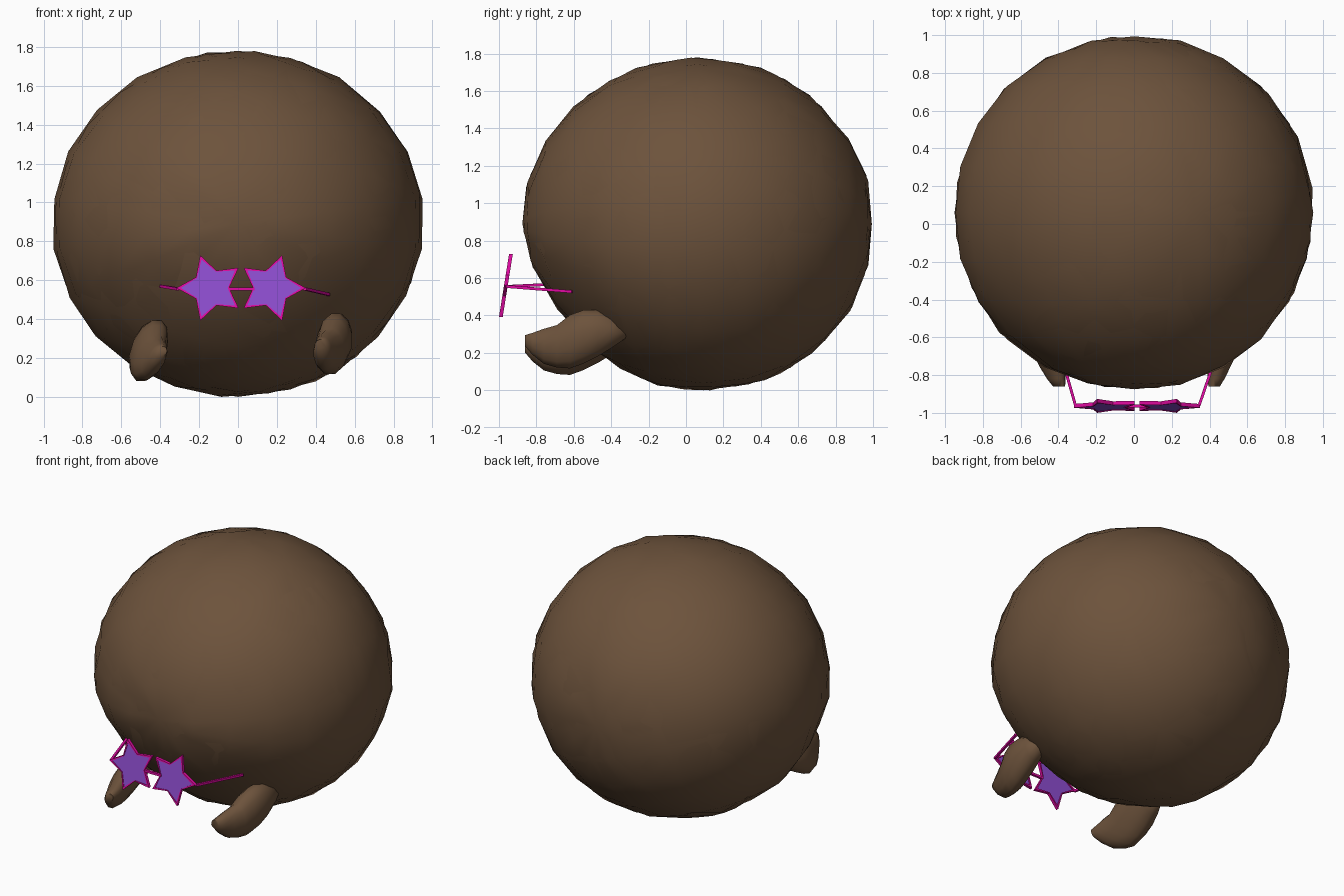
import bpy, bmesh, math, random
from mathutils import Vector, Matrix

if "Cube" in bpy.data.objects:
    bpy.data.objects.remove(bpy.data.objects["Cube"])

random.seed(7)


def material(name, rgb):
    m = bpy.data.materials.new(name)
    m.diffuse_color = (*rgb, 1)
    m.use_nodes = True
    m.node_tree.nodes["Principled BSDF"].inputs["Base Color"].default_value = m.diffuse_color
    return m


BROWN = material("brown hair", (0.152, 0.086, 0.045))
PURPLE = material("purple lens", (0.27, 0.075, 0.63))
MAGENTA = material("magenta frame", (0.75, 0.003, 0.36))


def finish(name, bm, mat, smooth=None):
    bmesh.ops.recalc_face_normals(bm, faces=bm.faces)
    me = bpy.data.meshes.new(name)
    bm.to_mesh(me)
    bm.free()
    me.materials.append(mat)
    ob = bpy.data.objects.new(name, me)
    bpy.context.collection.objects.link(ob)
    if smooth:
        bpy.ops.object.select_all(action='DESELECT')
        ob.select_set(True)
        bpy.context.view_layer.objects.active = ob
        bpy.ops.object.shade_smooth_by_angle(angle=math.radians(smooth))
    return ob


# Big round hair: overlapping faceted balls give the ragged outline
def hair_ball(name, rot, segments, rings, size):
    bm = bmesh.new()
    bmesh.ops.create_uvsphere(bm, u_segments=segments, v_segments=rings, radius=1)
    bmesh.ops.rotate(bm, verts=bm.verts, matrix=rot)
    for v in bm.verts:
        p = v.co * size * (1 + random.uniform(-0.008, 0.008))
        x, y, z = p.x * 0.955, 0.06 + p.y * 0.94, 0.89 + p.z * 0.89
        # underside sits slightly further back
        y += 0.05 * max(0, 0.7 - z)
        # shallow face hollow at the lower front
        if y < -0.2 and z < 0.8:
            t = min(1, (0.8 - z) / 0.25) * min(1, (-0.2 - y) / 0.3)
            y += 0.05 * t * max(0, min(1, (0.8 - abs(x)) / 0.2))
        v.co = (x, min(1, max(y, -0.875)), min(1.78, max(z, 0)))
    finish(name, bm, BROWN, 60)


hair_ball("hair_main", Matrix.Rotation(math.radians(90), 3, 'X'), 22, 12, 1.0)
hair_ball("hair_overlap", Matrix.Rotation(math.radians(20), 3, 'Y')
          @ Matrix.Rotation(math.radians(8), 3, 'Z'), 20, 12, 1.0)


# Sideburns: lofted oval rings curling forward (y, centre z, half height, x, half width)
RINGS = [(-0.86, 0.265, 0.03, 0.425, 0.03), (-0.82, 0.248, 0.06, 0.435, 0.045),
         (-0.76, 0.235, 0.095, 0.45, 0.06), (-0.69, 0.235, 0.115, 0.47, 0.075),
         (-0.62, 0.26, 0.145, 0.485, 0.085), (-0.55, 0.285, 0.145, 0.495, 0.09),
         (-0.47, 0.305, 0.125, 0.50, 0.085), (-0.39, 0.315, 0.085, 0.50, 0.07),
         (-0.32, 0.31, 0.03, 0.50, 0.04)]


def sideburn(name, side, shift, drop, shear):
    bm = bmesh.new()
    loops = []
    for y, z, h, x, w in RINGS:
        loop = []
        for i in range(12):
            a = math.tau * (i + 0.5) / 12
            dz = h * math.sin(a) * 1.02
            px = x + shift + w * math.cos(a) * 1.02 - shear * (z + dz - 0.27)
            loop.append(bm.verts.new((side * px, y, z + dz - drop)))
        loops.append(loop)
    for a, b in zip(loops, loops[1:]):
        for i in range(12):
            j = (i + 1) % 12
            bm.faces.new((a[i], a[j], b[j], b[i]))
    bm.faces.new(loops[0])
    bm.faces.new(loops[-1])
    finish(name, bm, BROWN, 70)


sideburn("right_sideburn", 1, 0.0, 0.0, -0.05)
sideburn("left_sideburn", -1, -0.03, 0.035, 0.3)


# Star glasses, leaning back slightly
def lean(x, z, depth):
    return Vector((x, -0.965 + (z - 0.56) * 0.16 + depth, z))


def star_points(cx, side, outer, inner):
    return [(cx + side * r * math.cos(a), 0.56 + r * math.sin(a))
            for i in range(10)
            for r, a in [((outer, inner)[i % 2], math.tau * i / 10)]]


def star(label, cx, side):
    # frame ring
    bm = bmesh.new()
    out, inn = star_points(cx, side, 0.177, 0.094), star_points(cx, side, 0.154, 0.088)
    rings = [[bm.verts.new(lean(x, z, d)) for x, z in pts]
             for pts, d in ((out, -0.008), (out, 0.012), (inn, 0.012), (inn, -0.008))]
    for k in range(4):
        a, b = rings[k], rings[(k + 1) % 4]
        for i in range(10):
            j = (i + 1) % 10
            bm.faces.new((a[i], a[j], b[j], b[i]))
    finish(label + "_star_frame", bm, MAGENTA)
    # lens plate
    bm = bmesh.new()
    a, b = [[bm.verts.new(lean(x, z, d)) for x, z in inn] for d in (-0.004, 0.004)]
    bm.faces.new(a)
    bm.faces.new(b)
    for i in range(10):
        j = (i + 1) % 10
        bm.faces.new((a[i], a[j], b[j], b[i]))
    finish(label + "_star_lens", bm, PURPLE)


star("left", -0.14, -1)
star("right", 0.172, 1)


# Bridge and temple arms: thin square bars
def bar(name, p, q, w):
    p, q = Vector(p), Vector(q)
    d = q - p
    bm = bmesh.new()
    bmesh.ops.create_cube(bm, size=1)
    bmesh.ops.scale(bm, verts=bm.verts, vec=(w, w, d.length))
    bmesh.ops.transform(bm, verts=bm.verts, matrix=Matrix.Translation((p + q) / 2)
                        @ d.to_track_quat('Z', 'Y').to_matrix().to_4x4())
    finish(name, bm, MAGENTA)


bar("bridge", (-0.05, -0.963, 0.555), (0.085, -0.963, 0.555), 0.016)
bar("left_arm", (-0.31, -0.96, 0.555), (-0.41, -0.61, 0.572), 0.015)
bar("right_arm", (0.345, -0.96, 0.555), (0.465, -0.61, 0.527), 0.015)
